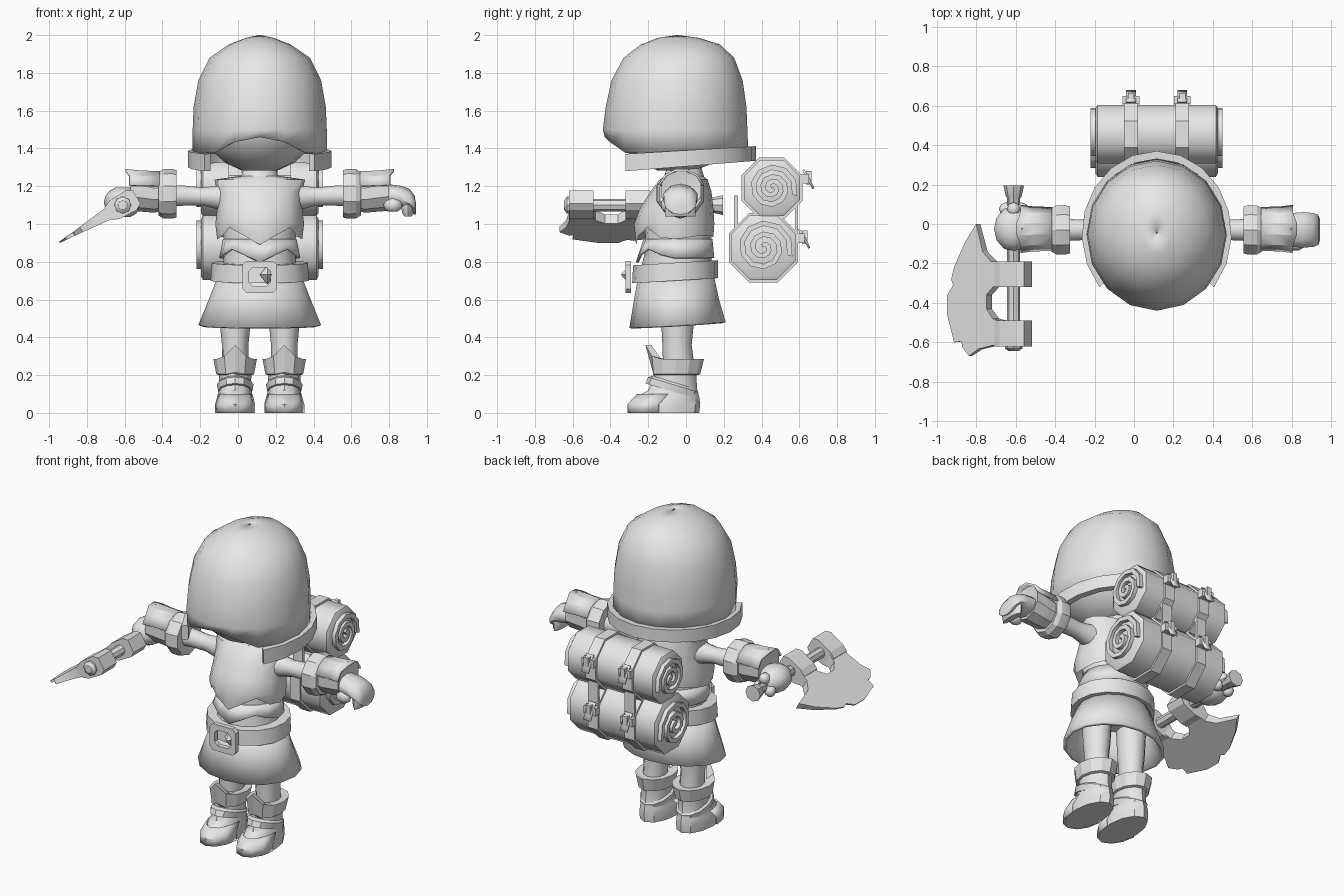
import bpy, bmesh, math
from mathutils import Vector

if "Cube" in bpy.data.objects:
    bpy.data.objects.remove(bpy.data.objects["Cube"])

CX = 0.115  # middle of the body
gray = bpy.data.materials.new("plain gray")
gray.diffuse_color = (0.8, 0.8, 0.8, 1)
gray.use_nodes = True
gray.node_tree.nodes["Principled BSDF"].inputs["Base Color"].default_value = gray.diffuse_color


def mesh(name, verts, faces, angle=35):
    me = bpy.data.meshes.new(name)
    me.from_pydata(verts, [], faces)
    bm = bmesh.new()
    bm.from_mesh(me)
    bmesh.ops.recalc_face_normals(bm, faces=bm.faces)
    bm.to_mesh(me)
    bm.free()
    me.materials.append(gray)
    ob = bpy.data.objects.new(name, me)
    bpy.context.collection.objects.link(ob)
    bpy.ops.object.select_all(action='DESELECT')
    ob.select_set(True)
    bpy.context.view_layer.objects.active = ob
    bpy.ops.object.shade_smooth_by_angle(angle=math.radians(angle))
    return ob


def loft(name, rings, caps=True, closed=True, angle=35):
    n = len(rings[0])
    faces = []
    for r in range(len(rings) - 1):
        for i in range(n if closed else n - 1):
            j = (i + 1) % n
            faces.append((r * n + i, r * n + j, (r + 1) * n + j, (r + 1) * n + i))
    if caps:
        faces += [tuple(range(n)), tuple(range((len(rings) - 1) * n, len(rings) * n))]
    return mesh(name, [p for ring in rings for p in ring], faces, angle)


def oval(cx, y0, y1, z, rx, n=16, tilt=0.0):
    # horizontal ring; point 0 faces the front
    cy, ry = (y0 + y1) / 2, (y1 - y0) / 2
    pts = []
    for i in range(n):
        a = 2 * math.pi * i / n
        y = cy - ry * math.cos(a)
        pts.append((cx + rx * math.sin(a), y, z + tilt * (y - cy)))
    return pts


def wheel(x, cy, cz, ry, rz=None, n=12):
    rz = rz or ry
    return [(x, cy + ry * math.cos(2 * math.pi * (i + .5) / n),
             cz + rz * math.sin(2 * math.pi * (i + .5) / n)) for i in range(n)]


def ball(name, c, r, u=16, v=10):
    rings = [[(c[0] + r[0] * math.sin(math.pi * k / v) * math.cos(2 * math.pi * i / u),
               c[1] + r[1] * math.sin(math.pi * k / v) * math.sin(2 * math.pi * i / u),
               c[2] - r[2] * math.cos(math.pi * k / v)) for i in range(u)] for k in range(1, v)]
    return loft(name, rings, angle=50)


def box(name, c, s):
    rings = [[(c[0] + a * s[0] / 2, c[1] + b * s[1] / 2, c[2] + k * s[2] / 2)
              for a, b in ((-1, -1), (1, -1), (1, 1), (-1, 1))] for k in (-1, 1)]
    return loft(name, rings)


def solid(ob, t, offset=-1):
    m = ob.modifiers.new("thickness", 'SOLIDIFY')
    m.thickness, m.offset = t, offset


# hood dome with a peaked front edge
levels = [(1.38, -.43, .33, .355), (1.5, -.44, .325, .355), (1.62, -.425, .32, .35),
          (1.76, -.395, .30, .325), (1.88, -.33, .255, .265), (1.95, -.24, .18, .165),
          (1.985, -.15, .07, .075), (2.0, -.05, -.04, .005)]
rings = [oval(CX, y0, y1, z, r) for z, y0, y1, r in levels]
rings[0] = [(x, y, 1.375 + max(0, min(.085, (-y - .34) * .95))) for x, y, z in rings[0]]
dome = loft("hood_dome", rings, caps=False, angle=40)
solid(dome, .02)
ball("head", (CX, -.05, 1.55), (.31, .33, .28))

# hood rim, open at the face
inner, outer = [], []
for k in range(15):
    a = math.radians(50 + 260 * k / 14)
    for lst, rx, ry in ((inner, .34, .38), (outer, .38, .42)):
        lst.append((CX + rx * math.sin(a), -.05 - ry * math.cos(a)))
rim = [[(x, y, f(y)) for x, y in lst] for lst, f in (
    (inner, lambda y: 1.305 + .08 * y), (outer, lambda y: 1.305 + .08 * y),
    (outer, lambda y: 1.39 + .06 * y), (inner, lambda y: 1.39 + .06 * y))]
loft("hood_rim", list(map(list, zip(*rim))))

# neck and torso
loft("torso", [oval(CX, y0, y1, z, r) for z, y0, y1, r in (
    (.72, -.25, .14, .2), (.88, -.21, .13, .185), (1.0, -.22, .14, .2), (1.15, -.17, .12, .2),
    (1.24, -.12, .1, .1), (1.33, -.09, .07, .08))])

# chest plate with zigzag lower edge
plate = [oval(CX, y0, y1, z, r) for z, y0, y1, r in (
    (.94, -.265, .145, .225), (1.0, -.275, .15, .235), (1.08, -.245, .145, .225),
    (1.17, -.19, .135, .225), (1.235, -.14, .115, .24))]
zig = [.89, .94, .98, .93, .92, .93, .94, .94, .93]
plate[0] = [(x, y, zig[min(i, 16 - i)]) for i, (x, y, z) in enumerate(plate[0])]
plate.append(oval(CX, -.11, .09, 1.255, .1))
loft("chest_plate", plate, caps=False)
fauld = [oval(CX, -.265, .15, .84, .215), oval(CX, -.225, .14, .92, .195)]
zig = [.80, .84, .87, .84, .82, .82, .82, .82, .82]
fauld[0] = [(x, y, zig[min(i, 16 - i)]) for i, (x, y, z) in enumerate(fauld[0])]
solid(loft("waist_plate", fauld, caps=False), .015)

# skirt and belt
skirt = loft("skirt", [oval(CX, -.30, .21, .465, .325, tilt=.06), oval(CX, -.275, .175, .6, .27),
                       oval(CX, -.25, .145, .74, .215)], caps=False)
solid(skirt, .02)
belt = [oval(CX, y0, y1, z, r, tilt=.06) for y0, y1, z, r in (
    (-.23, .13, .70, .19), (-.285, .17, .70, .26), (-.28, .17, .795, .255), (-.22, .13, .795, .19))]
loft("belt", belt)
bx, bz = CX, .72
frame = []
for w, h, y in ((.092, .085, -.29), (.092, .085, -.32), (.058, .05, -.32), (.058, .05, -.29)):
    c = .022
    frame.append([(bx + a, y, bz + b) for a, b in ((-w + c, -h), (w - c, -h), (w, -h + c), (w, h - c),
                                                   (w - c, h), (-w + c, h), (-w, h - c), (-w, -h + c))])
loft("buckle_frame", frame + frame[:1], caps=False)
mesh("buckle_stud", [(bx, -.3, bz + .012), (bx + .04, -.3, bz - .04), (bx + .085, -.3, bz + .012),
                     (bx + .04, -.3, bz + .06), (bx + .04, -.345, bz + .012)],
     [(0, 1, 4), (1, 2, 4), (2, 3, 4), (3, 0, 4), (0, 1, 2, 3)])

for s, side in ((-1, "right"), (1, "left")):
    # legs and boots
    lx = CX + s * .13
    loft(side + "_leg", [oval(lx, y0, y1, z, r, 12) for z, y0, y1, r in (
        (.2, -.12, .05, .07), (.36, -.125, .03, .07), (.46, -.13, .04, .08), (.62, -.14, .05, .085))])
    loft(side + "_boot", [oval(lx + s * dx, y0, y1, z, r, 12) for z, y0, y1, r, dx in (
        (0, -.30, .07, .10, 0), (.045, -.30, .075, .103, 0), (.085, -.26, .07, .095, 0),
        (.12, -.20, .06, .085, 0), (.18, -.175, .055, .085, 0), (.25, -.17, .06, .09, 0))])
    cuff = [oval(lx, y0, y1, z, r, 12) for z, y0, y1, r in (
        (.2, -.17, .06, .085), (.205, -.19, .075, .1), (.285, -.20, .095, .115), (.28, -.14, .06, .08))]
    for r in (2, 3):
        cuff[r][0] = (lx, -.215 + .03 * (r - 2), .36)
    cuff[1][0] = (lx, -.175, .215)
    for k in (1, 11):
        x, y, z = cuff[2][k]
        cuff[2][k] = (x, y, .30)
    loft(side + "_boot_cuff", cuff, angle=20)
    toe = [oval(lx, -.31, .02, z, .106, 12)[-3:] + oval(lx, -.31, .02, z, .106, 12)[:4]
           for z in (.0, .045)]
    toe.append([(lx + (x - lx) * .86, y + .05, .10) for x, y, z in toe[1]])
    solid(loft(side + "_toe_cap", toe, caps=False, closed=False), .01)
    ankle = [oval(lx, y0, y1, z, r, 12, tilt=-.3) for y0, y1, z, r in (
        (-.215, .06, .115, .09), (-.20, .065, .15, .097), (-.17, .05, .165, .08))]
    loft(side + "_ankle_strap", ankle)

    # arms
    X = lambda d: CX + s * d
    loft(side + "_arm", [wheel(X(d), -.03, cz, r) for d, cz, r in (
        (.12, 1.14, .09), (.22, 1.14, .065), (.3, 1.145, .05), (.4, 1.15, .055), (.5, 1.15, .06))])
    loft(side + "_gauntlet_cuff", [wheel(X(d), -.03, 1.16, r, n=10) for d, r in (
        (.45, .07), (.44, .125), (.465, .132), (.51, .13), (.535, .115), (.53, .07))], angle=25)
    loft(side + "_gauntlet", [wheel(X(d), -.025, cz, r, n=10) for d, cz, r in (
        (.5, 1.16, .09), (.56, 1.16, .10), (.62, 1.17, .105), (.685, 1.18, .11), (.675, 1.17, .07))],
         angle=25)
    guard = [[(X(d), -.025 + h * math.cos(a), 1.165 + h * math.sin(a))
              for a in [math.radians(20 + 28 * k) for k in range(6)]]
             for d, h in ((.53, .118), (.63, .122), (.69, .13))]
    guard[2][2] = (X(.71),) + guard[2][2][1:]
    guard[2][3] = (X(.71),) + guard[2][3][1:]
    solid(loft(side + "_hand_guard", guard, caps=False, closed=False, angle=25), .012)

# open hand
loft("open_hand", [wheel(x, cy, cz, ry, rz, 10) for x, cy, cz, ry, rz in (
    (.74, -.025, 1.16, .07, .06), (.80, -.03, 1.15, .09, .06), (.86, -.03, 1.145, .095, .058),
    (.91, -.03, 1.125, .09, .06), (.935, -.03, 1.10, .08, .05), (.942, -.03, 1.08, .06, .03))], angle=50)
loft("open_hand_fingers", [oval(.90, -.11, .05, z, r, 10) for z, r in (
    (1.04, .02), (1.055, .03), (1.09, .04), (1.13, .035))], angle=50)
ball("open_hand_thumb", (.82, -.10, 1.10), (.05, .035, .04), 10, 6)

# gripping hand
ball("gripping_hand", (-.61, -.025, 1.115), (.1, .115, .085), 12, 8)
for i, (x, z) in enumerate(((-.65, 1.08), (-.57, 1.09), (-.61, 1.15))):
    ball("knuckle_%d" % i, (x, .075, z), (.035, .035, .035), 8, 6)

# axe handle with pommel and end cap
HX, HZ = -.61, 1.10
loft("axe_handle", [[(HX + r * math.cos(k * math.pi / 4), y, HZ + r * math.sin(k * math.pi / 4))
                     for k in range(8)] for y, r in (
    (-.645, .025), (-.63, .045), (-.60, .045), (-.60, .033), (.13, .033), (.14, .04), (.195, .052))])

# axe blade, tilted about the handle
d = Vector((-.34, 0, -.2)).normalized()
nrm = Vector((-d.z, 0, d.x))
outline = [(-.66, -.19), (-.71, -.19), (-.755, -.14), (-.79, 0), (-.85, -.09), (-.91, -.22), (-.925, -.28),
           (-.915, -.31), (-.945, -.36), (-.945, -.46), (-.91, -.60), (-.87, -.595), (-.865, -.625),
           (-.83, -.67), (-.78, -.635), (-.70, -.615), (-.66, -.62), (-.66, -.49), (-.70, -.48),
           (-.735, -.43), (-.735, -.36), (-.70, -.32), (-.66, -.31)]
sides = []
for k in (-1, 1):
    ring = []
    for x, y in outline:
        u = (HX - x) / .862
        t = .035 * max(.12, 1 - max(0, u - .08) / .32)
        ring.append(Vector((HX, y, HZ)) + d * u + nrm * (k * t))
    sides.append(ring)
loft("axe_blade", sides, angle=20)
for i, (y0, y1) in enumerate(((-.32, -.19), (-.62, -.49))):
    rings = []
    for y in (y0, y1):
        rings.append([Vector((HX, y, HZ)) + d * a + nrm * b for a, b in (
            (-.085, -.04), (-.05, -.06), (.05, -.055), (.09, -.038),
            (.09, .038), (.05, .055), (-.05, .06), (-.085, .04))])
    loft("axe_socket_%d" % i, rings, angle=20)


# bedrolls with spiral ends, straps and buckles
def octagon(x, cy, cz, r):
    return wheel(x, cy, cz, r * 1.04, r * 1.04, 8)


for name, cy, cz, r in (("upper_roll", .455, 1.19, .155), ("lower_roll", .41, .875, .178)):
    loft(name, [octagon(CX + x, cy, cz, k * r) for x, k in (
        (-.31, .9), (-.30, 1), (.30, 1), (.31, .9))], angle=50)
    for s in (-1, 1):
        x0, x1 = CX + s * .30, CX + s * .335
        turns = []
        for k in range(25):
            a = -.3 + 2 * math.pi * k / 10
            q = r * (.9 - .78 * k / 24)
            ring = []
            for x, w in ((x0, q), (x1, q), (x1, q - .028), (x0, q - .028)):
                ring.append((x, cy + w * math.cos(a), cz + w * math.sin(a)))
            turns.append(ring)
        loft(name + "_spiral", turns, angle=40)
        sx = CX + s * .13
        band = [octagon(sx + x, cy, cz, q) for x, q in (
            (-.035, r - .02), (-.035, r + .013), (.035, r + .013), (.035, r - .02))]
        loft(name + "_strap", band, angle=20)
        # buckle and loose strap end
        by, bz = cy + r + .025, cz + .05
        box(name + "_buckle", (sx, by - .005, bz), (.085, .04, .05))
        box(name + "_buckle_pin", (sx, by + .015, bz + .005), (.03, .03, .07))
        end = [[(sx + w, by + y, bz + z) for w in (-.025, .025)] for y, z in (
            (-.01, .05), (.02, .0), (.045, -.05))]
        solid(loft(name + "_strap_end", end, caps=False, closed=False), .012)
for s in (-1, 1):
    box("front_strap", (CX + s * .13, .265, 1.03), (.07, .02, .24))
    box("back_strap", (CX + s * .13, .585, 1.03), (.07, .015, .22))
